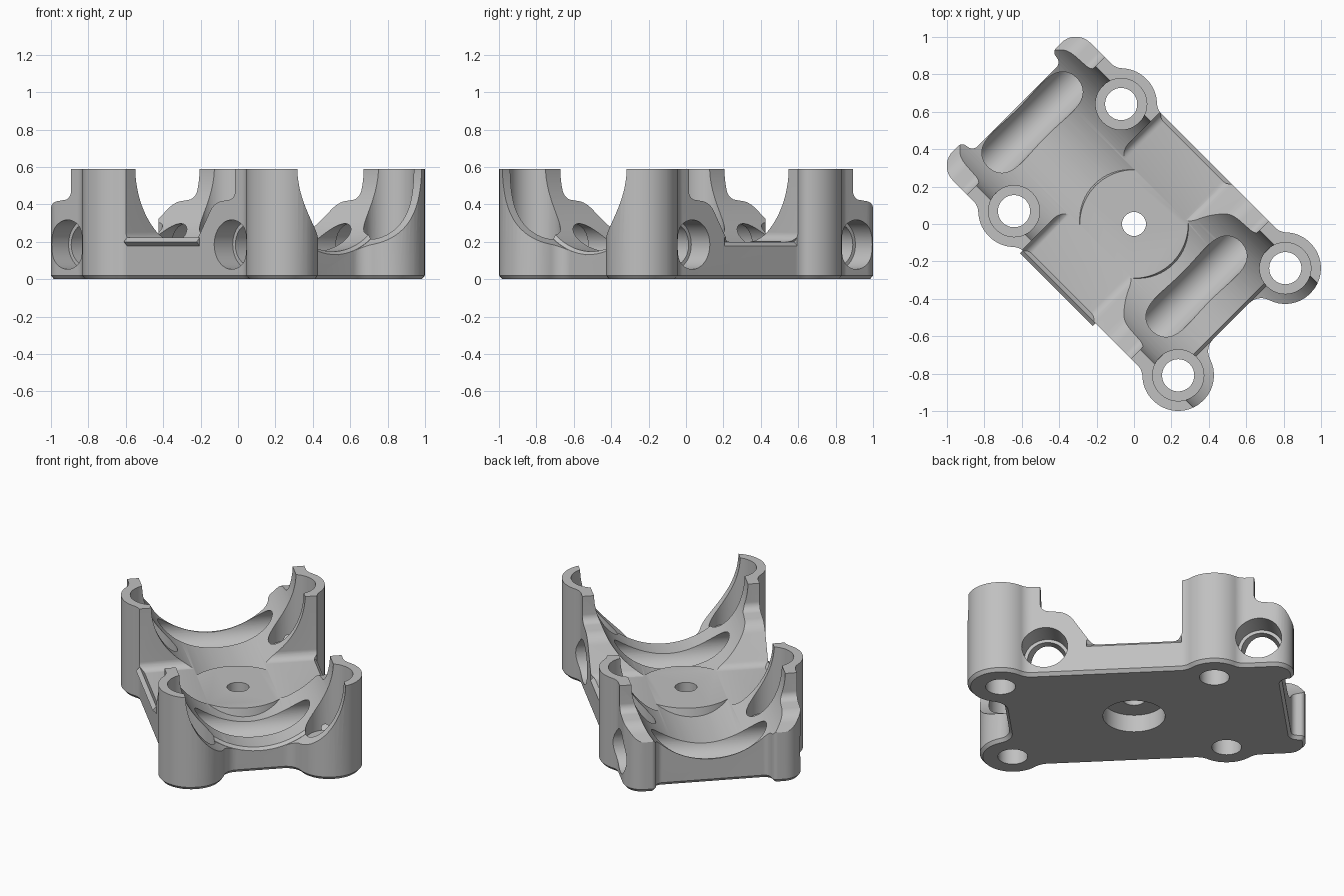
import bpy, bmesh, math
from mathutils import Matrix, Vector

if "Cube" in bpy.data.objects:
    bpy.data.objects.remove(bpy.data.objects["Cube"], do_unlink=True)

HEIGHT, FLOOR = 0.59, 0.20
BOSS_U, BOSS_V, BOSS_R = (-0.502, 0.739), 0.405, 0.19
HOLE_SHIFT, HOLE_Z = -0.267, 0.185


def rounded(corners, steps=10):
    """Polygon with a fillet radius at each corner (x, y, radius)."""
    out = []
    for i, (x, y, r) in enumerate(corners):
        p = Vector((x, y))
        if r == 0:
            out.append(p)
            continue
        a = (Vector(corners[i - 1][:2]) - p).normalized()
        b = (Vector(corners[(i + 1) % len(corners)][:2]) - p).normalized()
        half = math.acos(a.dot(b)) / 2
        centre = p + (a + b).normalized() * (r / math.sin(half))
        start = p + a * (r / math.tan(half)) - centre
        end = p + b * (r / math.tan(half)) - centre
        first = math.atan2(start.y, start.x)
        sweep = math.atan2(start.x * end.y - start.y * end.x, start.dot(end))
        for k in range(steps + 1):
            t = first + sweep * k / steps
            out.append(centre + Vector((math.cos(t), math.sin(t))) * r)
    return out


def finish(name, bm):
    if bm.calc_volume(signed=True) < 0:
        bmesh.ops.reverse_faces(bm, faces=bm.faces)
    mesh = bpy.data.meshes.new(name)
    bm.to_mesh(mesh)
    bm.free()
    ob = bpy.data.objects.new(name, mesh)
    bpy.context.collection.objects.link(ob)
    return ob


def prism(name, points, levels, matrix=Matrix()):
    """Clockwise outline stacked at levels of (z, inset)."""
    n = len(points)
    normals = []
    for i in range(n):
        d = (points[(i + 1) % n] - points[i - 1]).normalized()
        normals.append(Vector((d.y, -d.x)))
    bm = bmesh.new()
    loops = []
    for z, inset in levels:
        loops.append([bm.verts.new((*(p + m * inset), z)) for p, m in zip(points, normals)])
    bm.faces.new(loops[0])
    bm.faces.new(loops[-1][::-1])
    for low, high in zip(loops, loops[1:]):
        for i in range(n):
            j = (i + 1) % n
            bm.faces.new((low[j], low[i], high[i], high[j]))
    bm.transform(matrix)
    return finish(name, bm)


def rod(name, start, end, r1, r2=None, sides=64):
    """Cylinder or cone between two points."""
    a, b = Vector(start), Vector(end)
    turn = (b - a).to_track_quat('Z', 'Y').to_matrix().to_4x4()
    bm = bmesh.new()
    bmesh.ops.create_cone(bm, cap_ends=True, segments=sides, radius1=r1,
                          radius2=r1 if r2 is None else r2, depth=(b - a).length,
                          matrix=Matrix.Translation((a + b) / 2) @ turn)
    return finish(name, bm)


def combine(target, tool, operation='DIFFERENCE'):
    mod = target.modifiers.new("cut", 'BOOLEAN')
    mod.operation, mod.object, mod.solver = operation, tool, 'EXACT'
    bpy.context.view_layer.objects.active = target
    bpy.ops.object.modifier_apply(modifier=mod.name)
    bpy.data.objects.remove(tool, do_unlink=True)


# Half of the plan outline, from the far end round to the tower end
half = [(-0.885, 0.33, 0.04), (-0.96, 0.345, 0.03), (-0.96, 0.52, 0.11)]
for u in BOSS_U:
    half += [(u - 0.158, 0.52, 0.09), (u - 0.075, 0.595, 0.188)]
    if u < 0:
        half += [(u + 0.075, 0.595, 0.188), (u + 0.158, 0.52, 0.09)]
half += [(0.929, 0.595, 0.188), (0.929, 0.269, 0.188), (0.735, 0.201, 0.09)]
outline = half + [(u, -v, r) for u, v, r in reversed(half)]
bracket = prism("bracket_body", rounded(outline),
                [(0, 0.017), (0.02, 0), (HEIGHT, 0)])


# Side profile: each tower has a stepped, curved shoulder
def shoulder(u):
    return [(u - 0.535, FLOOR, 0.06), (u - 0.40, 0.41, 0.12),
            (u - 0.24, 0.43, 0.05), (u - 0.24, 0.7, 0)]


profile = [(-1.2, -0.1, 0), (-1.2, FLOOR, 0)] + shoulder(BOSS_U[0])
profile += [(-0.325, 0.7, 0), (-0.325, FLOOR, 0.05)] + shoulder(BOSS_U[1])
profile += [(1.2, 0.7, 0), (1.2, -0.1, 0)]
stand = Matrix.Rotation(math.pi / 2, 4, 'X')
combine(bracket, prism("side_profile", rounded(profile), [(-1, 0), (1, 0)], stand),
        'INTERSECT')

# Round cradle along the length, leaving a raised disc in the middle
AXIS_Z, CRADLE_R = 0.6, 0.452
cradle = rod("cradle", (-1.3, 0, AXIS_Z), (1.3, 0, AXIS_Z), CRADLE_R, sides=128)
combine(cradle, rod("disc", (0, 0, 0.05), (0, 0, FLOOR - 0.0005), 0.32, 0.29))
combine(bracket, cradle)

# Flared lip of the cradle at the tower end
lip = 0.018
combine(bracket, rod("lip_cone", (0.735 - lip, 0, AXIS_Z), (0.736, 0, AXIS_Z),
                     CRADLE_R - 0.001, CRADLE_R + lip, 128))
combine(bracket, rod("lip_rim", (0.7345, 0, AXIS_Z), (1.3, 0, AXIS_Z),
                     CRADLE_R + lip, sides=128))

# Chamfers along the open sides of the floor
for s in (-1, 1):
    combine(bracket, rod("floor_chamfer", (-0.32, s * 0.52, FLOOR),
                         (0.23, s * 0.52, FLOOR), 0.022, sides=4))

# Cross holes that open into the cradle as slots, wider at the walls
for u in BOSS_U:
    c = u + HOLE_SHIFT
    combine(bracket, rod("cross_hole", (c, -1, HOLE_Z), (c, 1, HOLE_Z), 0.112))
    for s in (-1, 1):
        combine(bracket, rod("hole_mouth", (c, s * 0.38, HOLE_Z),
                             (c, s, HOLE_Z), 0.132))

# Tower bores and bolt holes
for u in BOSS_U:
    for v in (-BOSS_V, BOSS_V):
        combine(bracket, rod("bore", (u, v, 0.17), (u, v, 1), 0.137))
        combine(bracket, rod("bolt_hole", (u, v, -0.1), (u, v, 0.3), 0.086))

# Centre hole with a recess underneath
combine(bracket, rod("centre_hole", (0, 0, -0.1), (0, 0, 0.5), 0.064))
combine(bracket, rod("centre_recess", (0, 0, -0.1), (0, 0, 0.11), 0.18))

# Turn into place, colour and shade
bracket.data.transform(Matrix.Rotation(-math.pi / 4, 4, 'Z'))
grey = bpy.data.materials.new("light_grey")
grey.use_nodes = True
colour = (0.53, 0.53, 0.53, 1)
grey.diffuse_color = colour
grey.node_tree.nodes["Principled BSDF"].inputs["Base Color"].default_value = colour
bracket.data.materials.clear()
bracket.data.materials.append(grey)
for face in bracket.data.polygons:
    face.material_index = 0
bpy.ops.object.select_all(action='DESELECT')
bracket.select_set(True)
bpy.context.view_layer.objects.active = bracket
bpy.ops.object.shade_smooth_by_angle(angle=math.radians(30))
